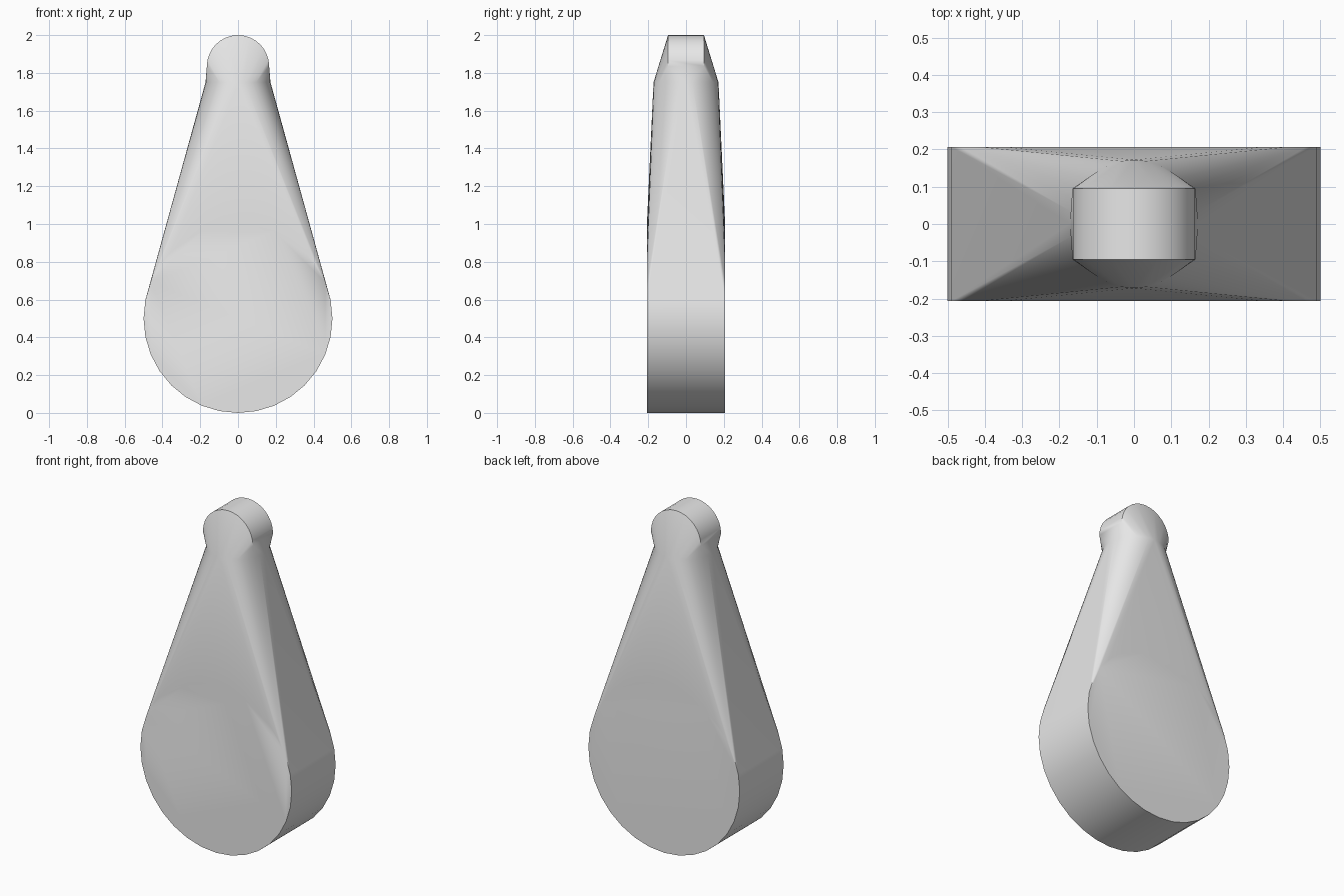
import bpy, bmesh
from math import sin, cos, pi, radians

cube = bpy.data.objects.get("Cube")
if cube:
    bpy.data.objects.remove(cube, do_unlink=True)

SEG = 32
NECK_Z, NECK_R = 1.75, 0.172


def arc(radius, start, end, steps):
    """Points on a circular arc, both ends included."""
    angles = [start + (end - start) * i / steps for i in range(steps + 1)]
    return [(radius * cos(a), radius * sin(a)) for a in angles]


def slab(points, z, half_depth):
    """Front and back copies of an upright outline."""
    return [(x, side * half_depth, z + h) for x, h in points for side in (-1, 1)]


def add_hull(bm, points):
    """Wrap points in a skin, left open at the neck."""
    part = bmesh.new()
    for p in points:
        part.verts.new(p)
    bmesh.ops.convex_hull(part, input=part.verts)
    caps = [f for f in part.faces if all(abs(v.co.z - NECK_Z) < 1e-4 for v in f.verts)]
    bmesh.ops.delete(part, geom=caps, context='FACES')
    mesh = bpy.data.meshes.new("part")
    part.to_mesh(mesh)
    part.free()
    bm.from_mesh(mesh)
    bpy.data.meshes.remove(mesh)


# Round base, round neck and rounded tip
base = slab(arc(0.5, 0, 2 * pi, SEG)[:-1], 0.5, 0.207)
neck = [(x, y, NECK_Z) for x, y in arc(NECK_R, 0, 2 * pi, SEG)[:-1]]
tip = slab(arc(0.165, 0, pi, SEG // 2), 1.835, 0.095)

# Join the tapering body and the tip along the neck
bm = bmesh.new()
add_hull(bm, base + neck)
add_hull(bm, neck + tip)
bmesh.ops.remove_doubles(bm, verts=bm.verts, dist=1e-4)
bmesh.ops.dissolve_limit(bm, angle_limit=radians(0.1), verts=bm.verts, edges=bm.edges)
bmesh.ops.recalc_face_normals(bm, faces=bm.faces)
mesh = bpy.data.meshes.new("teardrop_body")
bm.to_mesh(mesh)
bm.free()

# Plain grey finish
grey = bpy.data.materials.new("light_grey")
grey.use_nodes = True
colour = (0.8, 0.8, 0.8, 1)
grey.diffuse_color = colour
grey.node_tree.nodes["Principled BSDF"].inputs["Base Color"].default_value = colour
mesh.materials.append(grey)

body = bpy.data.objects.new("teardrop_body", mesh)
bpy.context.collection.objects.link(body)
bpy.ops.object.select_all(action='DESELECT')
body.select_set(True)
bpy.context.view_layer.objects.active = body
bpy.ops.object.shade_smooth_by_angle(angle=radians(30))
